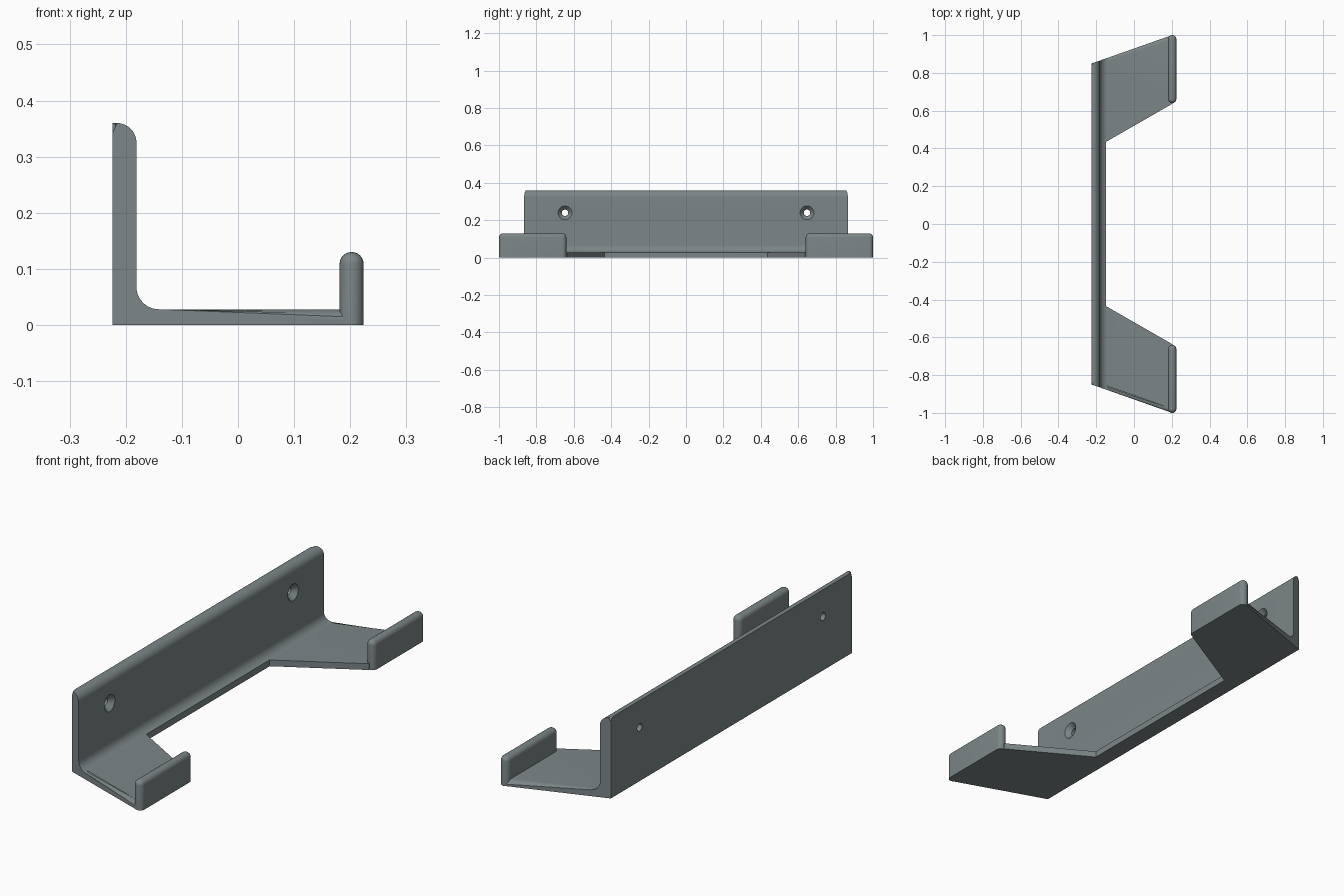
import bpy, bmesh, math
from mathutils import Matrix

if "Cube" in bpy.data.objects:
    bpy.data.objects.remove(bpy.data.objects["Cube"])

grey = bpy.data.materials.new("slate grey")
grey.diffuse_color = (0.20, 0.235, 0.242, 1)
grey.use_nodes = True
grey.node_tree.nodes["Principled BSDF"].inputs["Base Color"].default_value = grey.diffuse_color

X0, X1 = -0.224, 0.224      # back and front faces
PLATE = -0.181              # front face of the upright plate
FLOOR, TOP = 0.028, 0.36


def add_object(name, bm):
    bmesh.ops.recalc_face_normals(bm, faces=bm.faces)
    mesh = bpy.data.meshes.new(name)
    bm.to_mesh(mesh)
    bm.free()
    ob = bpy.data.objects.new(name, mesh)
    bpy.context.collection.objects.link(ob)
    mesh.materials.append(grey)
    return ob


def prism(bm, ring_a, ring_b):
    """Solid between two matching rings of points."""
    a = [bm.verts.new(p) for p in ring_a]
    b = [bm.verts.new(p) for p in ring_b]
    bm.faces.new(a)
    bm.faces.new(b[::-1])
    for i in range(len(a)):
        j = (i + 1) % len(a)
        bm.faces.new((a[i], b[i], b[j], a[j]))
    return a, b


def arc(cx, cz, r, start, end, n):
    return [(cx + r * math.cos(math.radians(start + (end - start) * i / n)),
             cz + r * math.sin(math.radians(start + (end - start) * i / n)))
            for i in range(n + 1)]


def combine(target, tool, operation):
    mod = target.modifiers.new(operation, 'BOOLEAN')
    mod.operation, mod.object, mod.solver = operation, tool, 'EXACT'
    bpy.context.view_layer.objects.active = target
    bpy.ops.object.modifier_apply(modifier=mod.name)
    bpy.data.objects.remove(tool)


# Upright plate and floor: one filleted section with slanted ends
profile = ([(X0, 0), (0.2025, 0), (0.2025, FLOOR)]
           + arc(PLATE + 0.04, FLOOR + 0.04, 0.04, 270, 180, 10)
           + arc(PLATE - 0.035, TOP - 0.035, 0.035, 0, 90, 10)
           + [(X0, TOP)])
bm = bmesh.new()
rings = prism(bm, *[[(x, s * (0.85 + 0.352 * (x - X0)), z) for x, z in profile]
                    for s in (-1, 1)])
# Round the upper end edges
chain = [bm.edges.get((ring[i], ring[i + 1]))
         for ring in rings for i in range(2, len(ring) - 1)]
bmesh.ops.bevel(bm, geom=chain, offset=0.02, segments=5, profile=0.5,
                affect='EDGES', clamp_overlap=False)
bracket = add_object("wall_bracket", bm)

# Open middle between the two arms
plan = [(-0.148, -0.435), (0.3, -0.692), (0.3, 0.692), (-0.148, 0.435)]
bm = bmesh.new()
prism(bm, *[[(x, y, z) for x, y in plan] for z in (-0.1, 0.2)])
combine(bracket, add_object("middle_cutter", bm), 'DIFFERENCE')

for s in (-1, 1):
    # Retaining lip with rounded top and ends
    bm = bmesh.new()
    bmesh.ops.create_cube(bm, size=1, matrix=Matrix.Translation((0.2025, s * 0.82, 0.065))
                          @ Matrix.Diagonal((0.043, 0.36, 0.13, 1)))
    edges = [e for e in bm.edges if max(v.co.z for v in e.verts) > 0.1]
    bmesh.ops.bevel(bm, geom=edges, offset=0.0212, segments=6, profile=0.5,
                    affect='EDGES', clamp_overlap=False)
    combine(bracket, add_object("lip", bm), 'UNION')

    # Countersunk screw hole
    section = [(-0.3, 0.017), (-0.203, 0.017), (PLATE, 0.037), (-0.15, 0.037)]
    bm = bmesh.new()
    loops = [[bm.verts.new((x, s * 0.647 + r * math.cos(k * math.pi / 16),
                            0.24 + r * math.sin(k * math.pi / 16)))
              for k in range(32)] for x, r in section]
    for a, b in zip(loops, loops[1:]):
        for k in range(32):
            bm.faces.new((a[k], a[k - 1], b[k - 1], b[k]))
    bm.faces.new(loops[0])
    bm.faces.new(loops[-1])
    combine(bracket, add_object("hole_cutter", bm), 'DIFFERENCE')

bpy.ops.object.select_all(action='DESELECT')
bracket.select_set(True)
bpy.context.view_layer.objects.active = bracket
bpy.ops.object.shade_smooth_by_angle(angle=math.radians(30))
